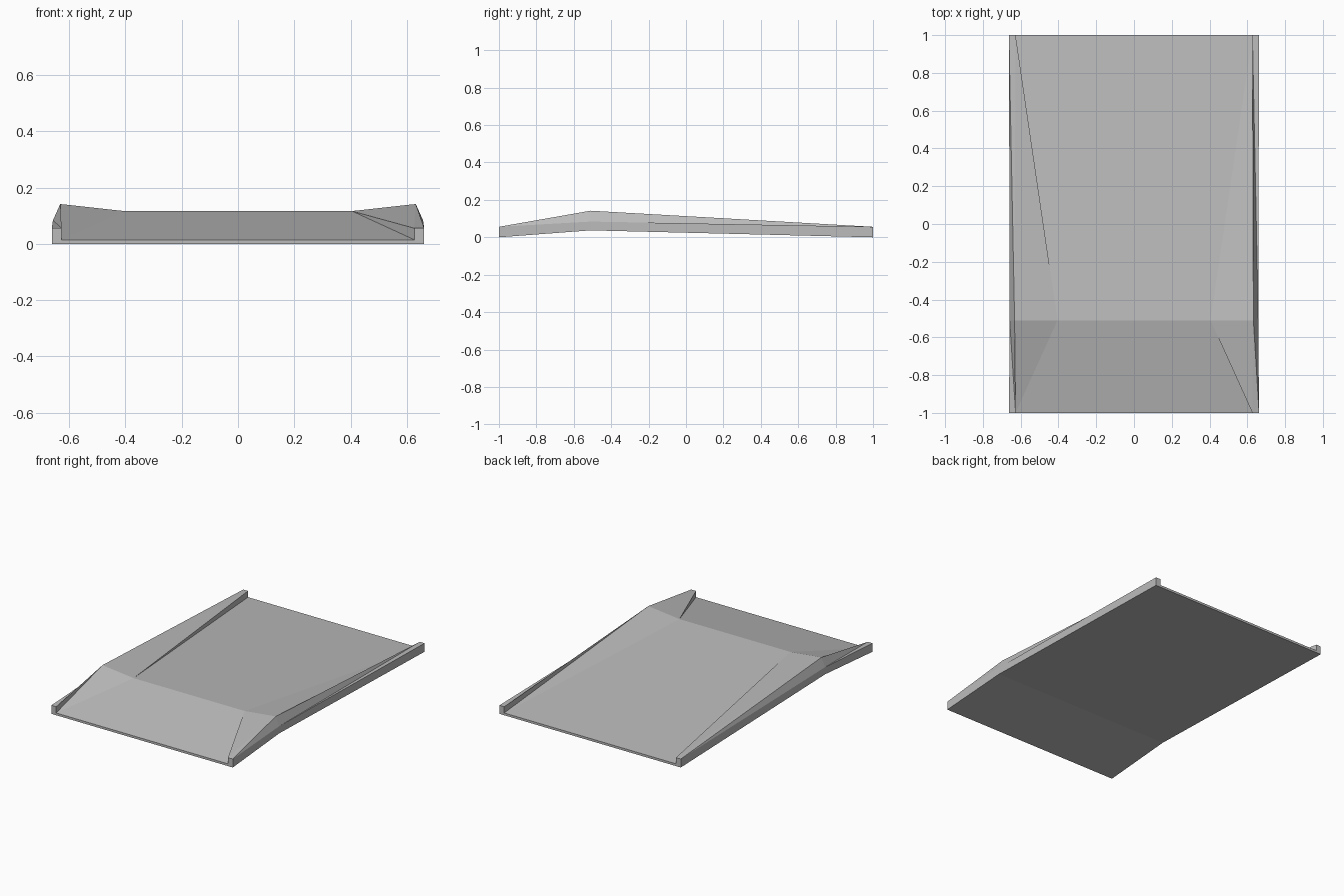
import bpy
import bmesh

cube = bpy.data.objects.get("Cube")
if cube:
    bpy.data.objects.remove(cube, do_unlink=True)

# Single grey finish
grey = bpy.data.materials.new("Plain grey")
grey.use_nodes = True
colour = (0.5, 0.5, 0.5, 1)
grey.diffuse_color = colour
grey.node_tree.nodes["Principled BSDF"].inputs["Base Color"].default_value = colour


def section(y, half):
    """Closed cross-section mirrored from the right half, listed bottom to floor."""
    right = [(x, y, z) for x, z in half]
    left = [(-x, y, z) for x, z in reversed(half)]
    return right + left


# Half profiles: underside edge, outer lip, inner rim, floor edge
end = [(0.662, 0.0), (0.662, 0.056), (0.627, 0.056), (0.627, 0.015)]
crest = [(0.658, 0.037), (0.658, 0.084), (0.632, 0.142), (0.405, 0.117)]
stations = [section(-1, end), section(-0.51, crest), section(1, end)]

# Loft the curved deck through the stations, folding each strip along a diagonal
bm = bmesh.new()
rings = [[bm.verts.new(p) for p in s] for s in stations]
for a, b in zip(rings, rings[1:]):
    n = len(a)
    for k in range(n):
        j = (k + 1) % n
        bm.faces.new((a[k], a[j], b[j]))
        bm.faces.new((a[k], b[j], b[k]))

# Close both ends: floor slab and the two raised lips
for ring in (rings[0], rings[-1]):
    bm.faces.new((ring[7], ring[0], ring[3], ring[4]))
    bm.faces.new((ring[0], ring[1], ring[2], ring[3]))
    bm.faces.new((ring[4], ring[5], ring[6], ring[7]))
bmesh.ops.recalc_face_normals(bm, faces=bm.faces)

mesh = bpy.data.meshes.new("curved_deck")
bm.to_mesh(mesh)
bm.free()
mesh.materials.append(grey)
deck = bpy.data.objects.new("curved_deck", mesh)
bpy.context.collection.objects.link(deck)
